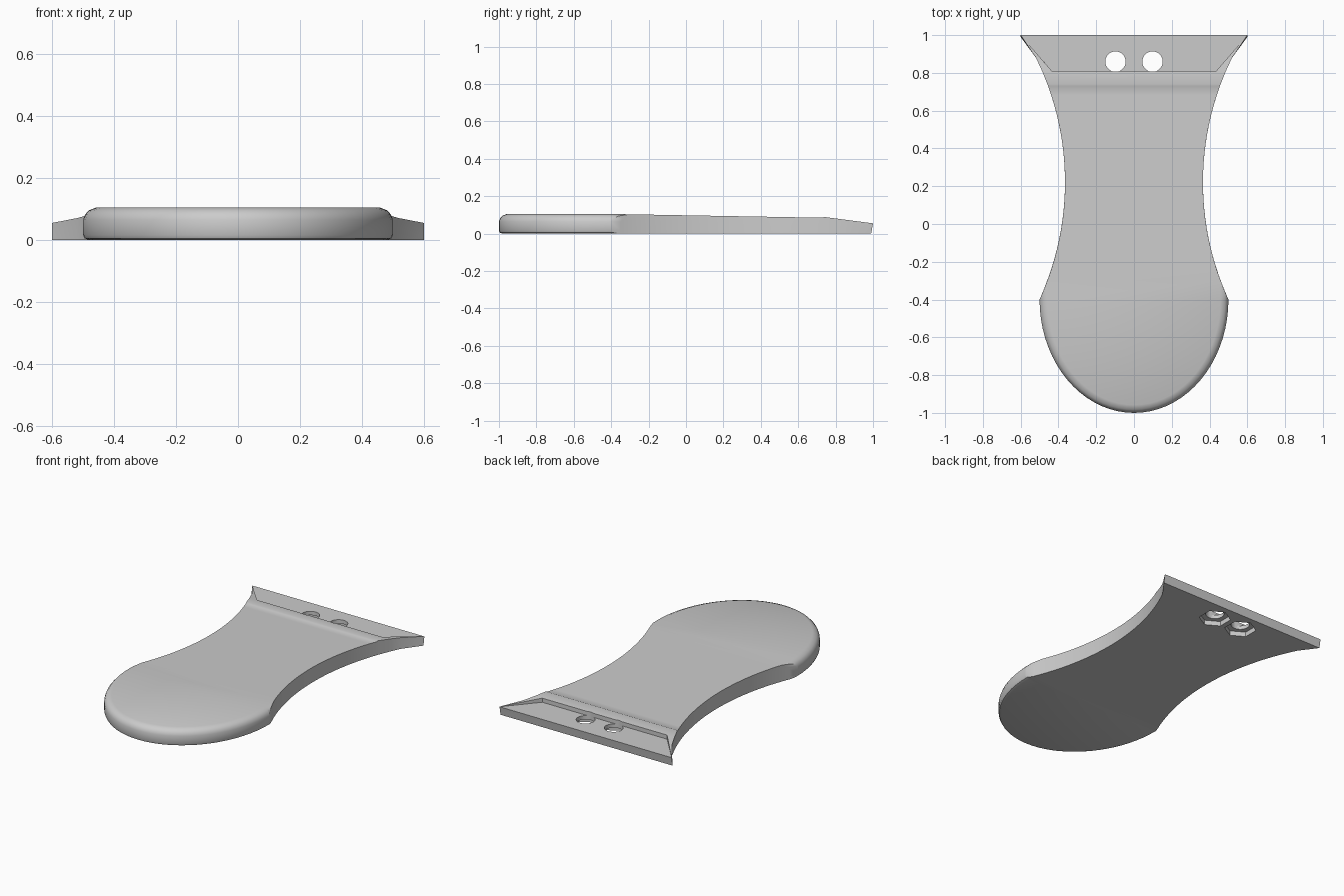
import bpy, bmesh, math
from mathutils import Matrix

cube = bpy.data.objects.get("Cube")
if cube:
    bpy.data.objects.remove(cube, do_unlink=True)

grey = bpy.data.materials.new("plain_grey")
grey.use_nodes = True
grey.diffuse_color = (0.6, 0.6, 0.6, 1)
grey.node_tree.nodes["Principled BSDF"].inputs["Base Color"].default_value = (0.6, 0.6, 0.6, 1)

WAIST, WAIST_Y, R = 0.365, 0.22, 1.491   # concave side arc
NOSE_Y, NOSE_X, NOSE_LEN = -0.4, 0.5, 0.6
TOP = 0.105


def side_x(y):
    """Half width of the waisted handle, flaring straight at the back."""
    arc = lambda v: WAIST + R - math.sqrt(R * R - (v - WAIST_Y) ** 2)
    if y <= 0.88:
        return arc(y)
    return arc(0.88) + (0.6 - arc(0.88)) * (y - 0.88) / 0.12


def side_y(x):
    return WAIST_Y - math.sqrt(R * R - (R - x + WAIST) ** 2)


def top_z(y):
    """Height of the top: flat nose, gentle fall, small step, steeper bevel."""
    if y <= NOSE_Y:
        return TOP
    if y < 0.735:
        return TOP - 0.02 * (y - NOSE_Y) / 1.13
    return 0.089 - 0.034 * (y - 0.74) / 0.26


def ring(inset, height):
    """Closed outline of one level, from the back corner round the nose."""
    start = side_y(NOSE_X - inset)
    pts = [(side_x(y), y) for y in (1.0, 0.88, 0.81, 0.74, 0.73)]
    steps = 22
    for i in range(1, steps + 1):
        y = 0.73 + (start - 0.73) * i / steps
        pts.append((side_x(y), y))
    arcs = 18
    for i in range(arcs + 1):
        a = math.pi / 2 * i / arcs
        x = (NOSE_X - inset) * math.cos(a) if i < arcs else 0
        pts.append((x, NOSE_Y - (NOSE_LEN - inset) * math.sin(a)))
    pts[0] = (pts[0][0], 1 - 0.01 * (1 - height))
    pts += [(-x, y) for x, y in reversed(pts[:-1])]
    return [(x, y, top_z(y) * height) for x, y in pts]


def finish(bm, name):
    bmesh.ops.recalc_face_normals(bm, faces=bm.faces)
    mesh = bpy.data.meshes.new(name)
    bm.to_mesh(mesh)
    bm.free()
    ob = bpy.data.objects.new(name, mesh)
    bpy.context.collection.objects.link(ob)
    mesh.materials.append(grey)
    return ob


# Handle body: stacked outlines with a rounded nose edge
bm = bmesh.new()
levels = [(0.018, 0), (0.005, 0.05), (0, 0.15), (0, 0.62),
          (0.006, 0.78), (0.018, 0.91), (0.042, 1)]
rings = [[bm.verts.new(p) for p in ring(*lv)] for lv in levels]
n = len(rings[0])
for low, high in zip(rings, rings[1:]):
    for i in range(n):
        j = (i + 1) % n
        bm.faces.new((low[i], low[j], high[j], high[i]))
for cap in (rings[0], rings[-1]):
    for i in range(n // 2):
        corners = (cap[i], cap[i + 1], cap[n - 2 - i], cap[n - 1 - i])
        bm.faces.new(tuple(dict.fromkeys(corners)))
body = finish(bm, "scraper_handle")


def prism(name, outline, z0, z1):
    bm = bmesh.new()
    face = bm.faces.new([bm.verts.new((x, y, z0)) for x, y in outline])
    top = bmesh.ops.extrude_face_region(bm, geom=[face])["geom"]
    bmesh.ops.translate(bm, vec=(0, 0, z1 - z0),
                        verts=[v for v in top if isinstance(v, bmesh.types.BMVert)])
    return finish(bm, name)


def polygon(cx, cy, r, sides, turn=0):
    return [(cx + r * math.cos(turn + math.tau * i / sides),
             cy + r * math.sin(turn + math.tau * i / sides)) for i in range(sides)]


# Blade seat, bolt holes and hexagonal nut pockets
cutters = [prism("blade_seat_cutter",
                 [(-0.435, 0.81), (0.435, 0.81), (0.643, 1.05), (-0.643, 1.05)], 0.054, 0.2)]
for s in (-1, 1):
    cutters.append(prism("bolt_hole_cutter", polygon(s * 0.098, 0.86, 0.054, 32), -0.1, 0.3))
    cutters.append(prism("nut_pocket_cutter",
                         polygon(s * 0.098, 0.86, 0.094, 6, math.pi / 6), -0.1, 0.03))

bpy.context.view_layer.objects.active = body
body.select_set(True)
for cutter in cutters:
    cutter.hide_render = True
    mod = body.modifiers.new("cut", 'BOOLEAN')
    mod.operation = 'DIFFERENCE'
    mod.solver = 'EXACT'
    mod.object = cutter
    bpy.ops.object.modifier_apply(modifier=mod.name)
    bpy.data.objects.remove(cutter, do_unlink=True)

bpy.ops.object.shade_smooth_by_angle(angle=math.radians(30))
